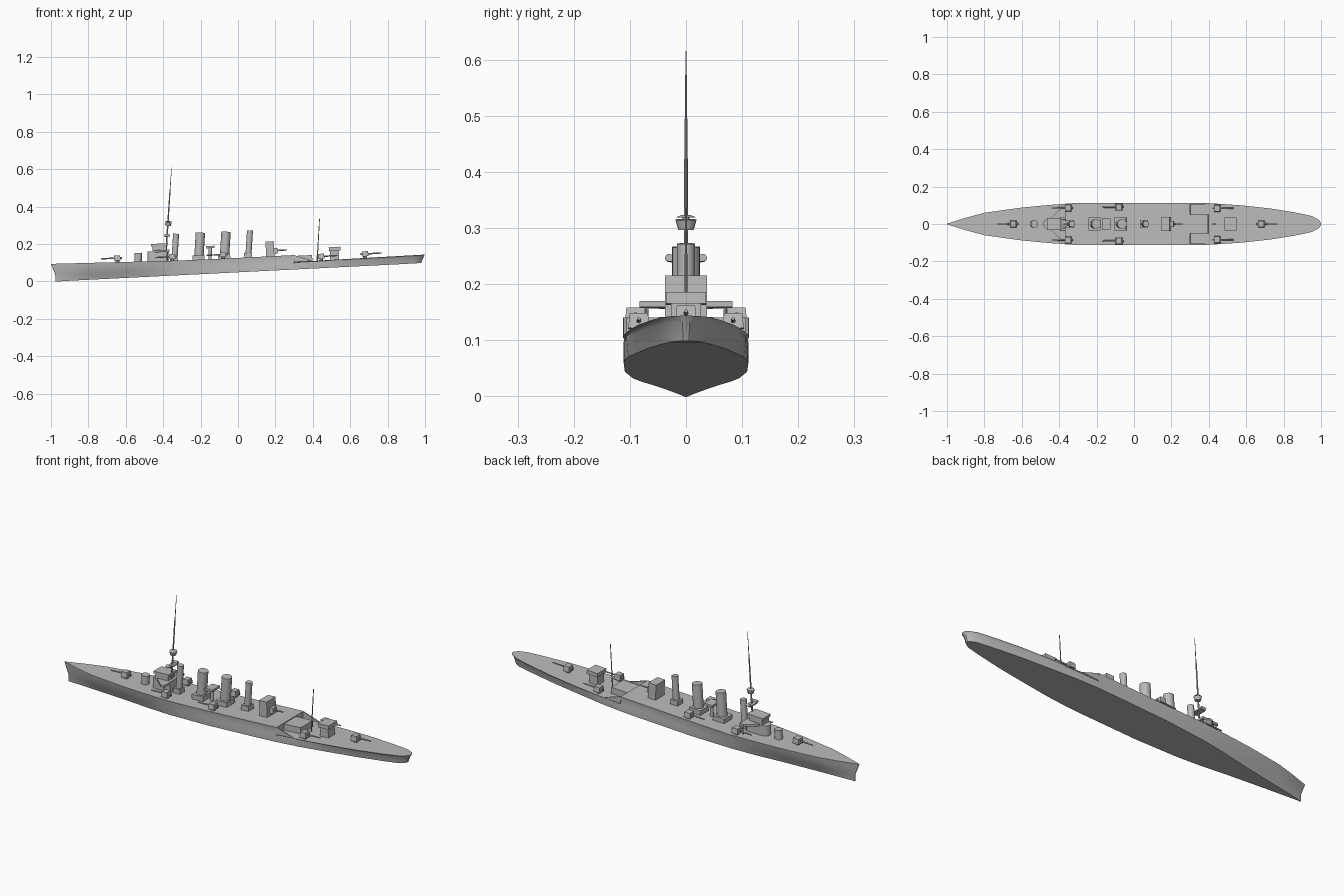
import bpy, bmesh, math
from mathutils import Matrix, Vector

if "Cube" in bpy.data.objects:
    bpy.data.objects.remove(bpy.data.objects["Cube"])

grey = bpy.data.materials.new("warship_grey")
grey.use_nodes = True
colour = (0.5, 0.5, 0.5, 1)
grey.diffuse_color = colour
grey.node_tree.nodes["Principled BSDF"].inputs["Base Color"].default_value = colour

TRIM = 0.05      # the whole ship sits bow-down by this slope
BREAK = 0.30     # where the raised fore deck ends


def keel(x):
    return TRIM * (x + 0.975)


def height(x):
    if x > BREAK:
        return 0.04 + 0.007 * (x - BREAK)
    return 0.077 + 0.018 * max(0, -0.25 - x) / 0.75


def deck(x):
    return keel(x) + height(x)


def finish(name, bm, smooth=True):
    bmesh.ops.recalc_face_normals(bm, faces=bm.faces)
    me = bpy.data.meshes.new(name)
    bm.to_mesh(me)
    bm.free()
    ob = bpy.data.objects.new(name, me)
    bpy.context.collection.objects.link(ob)
    me.materials.append(grey)
    if smooth:
        bpy.ops.object.select_all(action="DESELECT")
        ob.select_set(True)
        bpy.context.view_layer.objects.active = ob
        bpy.ops.object.shade_smooth_by_angle(angle=math.radians(35))
    return ob


def add_box(bm, x, y, z0, size, taper=1.0):
    # box standing on z0, tilted with the deck; taper scales the top
    r = bmesh.ops.create_cube(bm, size=1)
    for v in r["verts"]:
        if v.co.z > 0:
            v.co.x *= taper
            v.co.y *= taper
        v.co = Vector((v.co.x * size[0], v.co.y * size[1], (v.co.z + 0.5) * size[2]))
    bmesh.ops.transform(bm, verts=r["verts"],
                        matrix=Matrix.Translation((x, y, z0)) @ Matrix.Rotation(-TRIM, 4, "Y"))


def add_rod(bm, a, b, r1, r2=None, sides=16):
    # cone or cylinder between two points
    a, b = Vector(a), Vector(b)
    d = b - a
    m = Matrix.Translation((a + b) / 2) @ d.to_track_quat("Z", "Y").to_matrix().to_4x4()
    bmesh.ops.create_cone(bm, cap_ends=True, segments=sides, radius1=r1,
                          radius2=r1 if r2 is None else r2, depth=d.length, matrix=m)


def box(name, x, y, z0, size, taper=1.0):
    bm = bmesh.new()
    add_box(bm, x, y, z0, size, taper)
    return finish(name, bm, False)


def rod(name, a, b, r1, r2=None, sides=16):
    bm = bmesh.new()
    add_rod(bm, a, b, r1, r2, sides)
    return finish(name, bm)


def prism(name, outline, z0, z1):
    # plan outline extruded upward, following the trim
    bm = bmesh.new()
    xc = outline[0][0]
    f = bm.faces.new([bm.verts.new((x, y, z0 + TRIM * (x - xc))) for x, y in outline])
    g = bmesh.ops.extrude_face_region(bm, geom=[f])
    bmesh.ops.translate(bm, vec=(0, 0, z1 - z0),
                        verts=[v for v in g["geom"] if isinstance(v, bmesh.types.BMVert)])
    return finish(name, bm, False)


# Hull: lofted stations of (x, deck half-width, waterline half-width, end rake)
stations = [(-1, 0.002, 0.001, 0.024), (-0.9, 0.033, 0.013, 0), (-0.8, 0.06, 0.026, 0),
            (-0.6, 0.088, 0.055, 0), (-0.45, 0.102, 0.08, 0), (-0.33, 0.111, 0.095, 0),
            (-0.1, 0.112, 0.109, 0), (0.2, 0.112, 0.111, 0), (BREAK, 0.112, 0.11, 0),
            (BREAK + 0.001, 0.112, 0.11, 0), (0.42, 0.11, 0.103, 0), (0.57, 0.1, 0.087, 0),
            (0.73, 0.083, 0.068, 0), (0.87, 0.06, 0.045, 0), (0.95, 0.043, 0.03, -0.004),
            (0.985, 0.025, 0.016, -0.015), (0.999, 0.008, 0.005, -0.02)]
bm = bmesh.new()
rings = []
for x, w, wb, rake in stations:
    h = height(x)
    low, high = min(0.034, 0.8 * h), min(0.052, 0.92 * h)
    mid = max(wb, 0.55 * wb + 0.45 * w)
    half = [(wb, 0), (mid, low), (0.3 * mid + 0.67 * w, high), (w, h)]
    ring = half + [(-y, z) for y, z in reversed(half)]
    rings.append([bm.verts.new((x + rake * min(1, 1.7 * (1 - z / h)), y, keel(x) + z))
                  for y, z in ring])
for p, q in zip(rings, rings[1:]):
    for i in range(len(p)):
        j = (i + 1) % len(p)
        bm.faces.new((p[i], p[j], q[j], q[i]))
bm.faces.new(rings[0])
bm.faces.new(rings[-1])
finish("hull", bm)

# Sloping bulwarks trailing from the end of the fore deck
for side, y in (("left", 0.108), ("right", -0.108)):
    bm = bmesh.new()
    f = bm.faces.new([bm.verts.new((x, y - 0.003, z)) for x, z in
                      ((BREAK, deck(BREAK)), (0.4, deck(0.4)), (BREAK, deck(0.31)))])
    g = bmesh.ops.extrude_face_region(bm, geom=[f])
    bmesh.ops.translate(bm, vec=(0, 0.006, 0),
                        verts=[v for v in g["geom"] if isinstance(v, bmesh.types.BMVert)])
    finish(side + "_bulwark", bm, False)


# Guns: pedestal, shield and barrel
def gun(name, x, y, way, base=None):
    z = (deck(x) if base is None else base) - 0.002
    bm = bmesh.new()
    add_rod(bm, (x, y, z), (x, y, z + 0.02), 0.011, sides=10)
    add_box(bm, x, y, z + 0.011, (0.036, 0.038, 0.027), 0.85)
    tilt = TRIM * way
    add_rod(bm, (x - way * 0.026, y, z + 0.024 - tilt * 0.026),
            (x + way * 0.088, y, z + 0.024 + tilt * 0.088), 0.005, 0.003, 8)
    finish(name, bm)


gun("bow_gun", -0.645, 0, -1)
gun("stern_gun", 0.68, 0, 1)
for side, s in (("left", 1), ("right", -1)):
    gun(side + "_fore_gun", -0.352, s * 0.086, -1)
    gun(side + "_middle_gun", -0.08, s * 0.09, -1)
    gun(side + "_aft_gun", 0.445, s * 0.084, 1)

# Conning tower and bridge
rod("conning_tower", (-0.535, 0, deck(-0.53) - 0.004), (-0.532, 0, 0.152), 0.02)
front = [(-0.455 + 0.03 * math.cos(a), 0.027 * math.sin(a))
         for a in [math.pi * (0.5 + i / 8) for i in range(9)]]
prism("bridge_house", [(-0.37, -0.03), (-0.37, 0.03)] + front, deck(-0.42) - 0.005, 0.165)
prism("bridge_wings", [(-0.445, -0.03), (-0.39, -0.083), (-0.367, -0.083),
                       (-0.367, 0.083), (-0.39, 0.083), (-0.445, 0.03)], 0.155, 0.166)
for s in (-1, 1):
    rod("wing_support", (-0.378, s * 0.07, deck(-0.38) - 0.004), (-0.378, s * 0.07, 0.16), 0.003, sides=8)
box("wheelhouse", -0.42, 0, 0.163, (0.075, 0.056, 0.028))
box("wheelhouse_roof", -0.42, 0, 0.19, (0.09, 0.066, 0.012))

# Funnels with square casings: (name, x, radius, top, casing half-width)
for name, x, r, top, c in (("first", -0.34, 0.016, 0.255, 0.02), ("second", -0.21, 0.025, 0.261, 0.034),
                           ("third", -0.073, 0.025, 0.266, 0.034), ("fourth", 0.055, 0.016, 0.272, 0.022)):
    z = deck(x)
    box(name + "_funnel_casing", x, 0, z - 0.005, (c * 1.9, c * 2, 0.03))
    rod(name + "_funnel", (x, 0, z), (x + 0.009, 0, top), r, sides=20)

# Searchlight platform between the middle funnels
rod("platform_post", (-0.15, 0, deck(-0.15) - 0.004), (-0.148, 0, 0.182), 0.009)
box("searchlight_platform", -0.148, 0, 0.178, (0.046, 0.06, 0.012))

# Foremast with searchlights and crow's nest
rod("foremast", (-0.388, 0, deck(-0.39)), (-0.363, 0, 0.495), 0.0045, 0.003, 10)
rod("fore_topmast", (-0.363, 0, 0.49), (-0.355, 0, 0.615), 0.002, 0.001, 8)
box("mast_platform", -0.379, 0, 0.239, (0.03, 0.056, 0.006))
for s in (-1, 1):
    rod("mast_searchlight", (-0.392, s * 0.03, 0.246), (-0.367, s * 0.03, 0.247), 0.007, sides=12)
rod("crows_nest", (-0.374, 0, 0.297), (-0.373, 0, 0.315), 0.014, 0.019)
rod("crows_nest_roof", (-0.373, 0, 0.319), (-0.373, 0, 0.323), 0.017, 0.008)
rod("roof_post", (-0.374, 0, 0.3), (-0.373, 0, 0.321), 0.006, sides=8)

# Midship house and its gun
box("midship_house", 0.173, 0, deck(0.17) - 0.004, (0.044, 0.074, 0.084))
bm = bmesh.new()
add_rod(bm, (0.18, 0, 0.164), (0.262, 0, 0.168), 0.005, 0.003, 8)
add_box(bm, 0.2, 0, 0.15, (0.03, 0.034, 0.028), 0.9)
finish("midship_gun", bm)

# Aft deckhouse, mainmast and after control house
box("aft_deckhouse", 0.348, 0, deck(0.35) - 0.004, (0.1, 0.1, 0.036))
rod("mainmast", (0.423, 0, deck(0.42) - 0.003), (0.436, 0, 0.335), 0.003, 0.0018, 8)
box("control_house", 0.517, 0, deck(0.517) - 0.004, (0.048, 0.054, 0.058))
box("control_house_roof", 0.517, 0, 0.164, (0.062, 0.072, 0.02))
